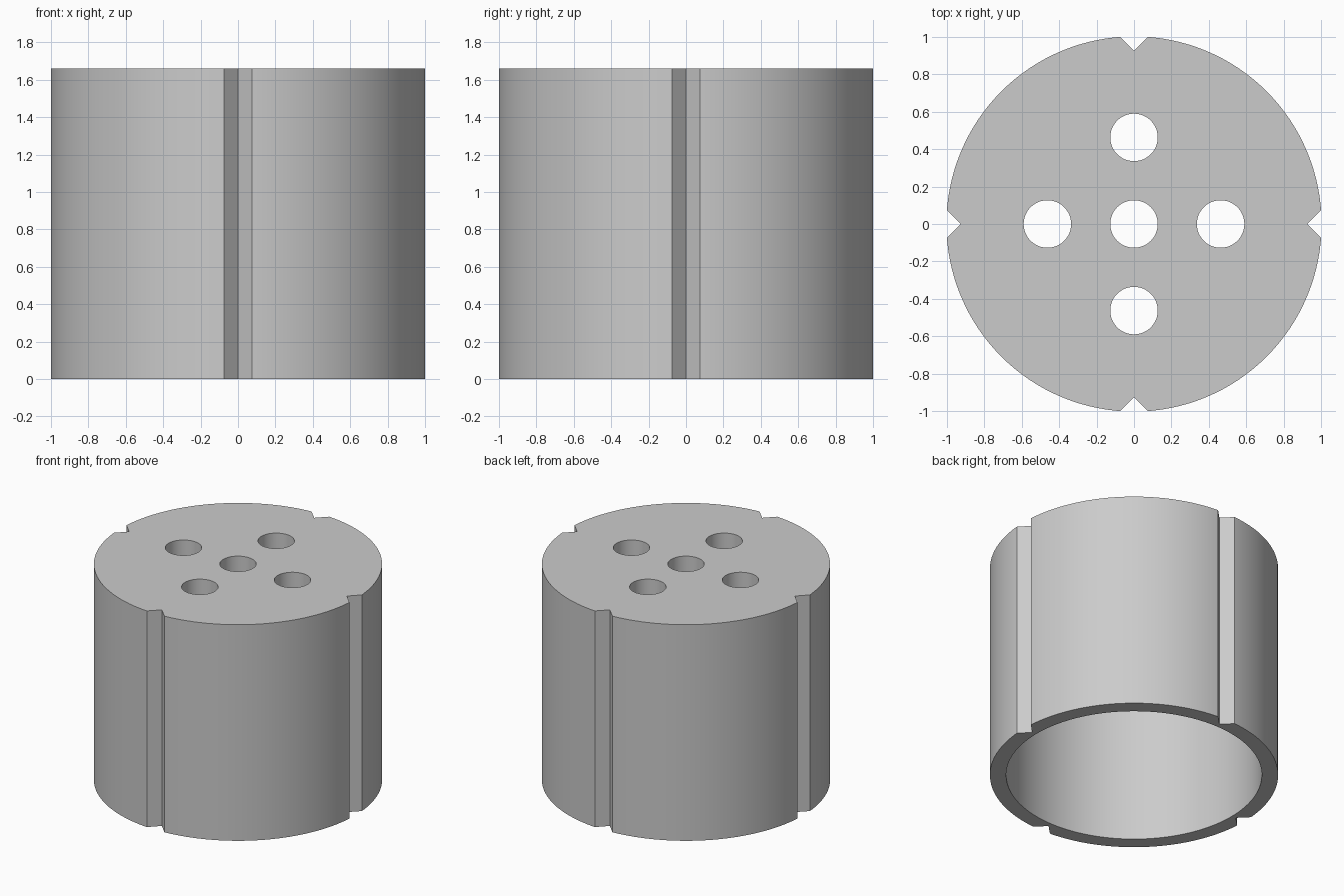
import bpy
import math

cube = bpy.data.objects.get("Cube")
if cube:
    bpy.data.objects.remove(cube, do_unlink=True)

HEIGHT = 1.66
OUTER = 1.003
INNER = 0.89
TOP_THICKNESS = 0.2
HOLE_RADIUS, HOLE_OFFSET = 0.127, 0.463
NOTCH_TIP, NOTCH_SIZE = 0.925, 0.15

grey = bpy.data.materials.new("plain grey")
grey.use_nodes = True
colour = (0.6, 0.6, 0.6, 1)
grey.diffuse_color = colour
grey.node_tree.nodes["Principled BSDF"].inputs["Base Color"].default_value = colour


def prism(name, sides, radius, bottom, top, x=0, y=0):
    bpy.ops.mesh.primitive_cylinder_add(
        vertices=sides, radius=radius, depth=top - bottom,
        location=(x, y, (bottom + top) / 2))
    obj = bpy.context.object
    obj.name = name
    obj.data.materials.append(grey)
    return obj


def cut(target, cutter):
    cutter.hide_render = True
    bpy.context.view_layer.objects.active = target
    mod = target.modifiers.new("cut", "BOOLEAN")
    mod.operation = "DIFFERENCE"
    mod.solver = "EXACT"
    mod.object = cutter
    bpy.ops.object.modifier_apply(modifier=mod.name)
    bpy.data.objects.remove(cutter, do_unlink=True)


# Closed-top cylinder, hollowed from below
body = prism("cylinder_body", 128, OUTER, 0, HEIGHT)
cut(body, prism("cavity_cutter", 128, INNER, -0.2, HEIGHT - TOP_THICKNESS))

# Central hole through the top
cut(body, prism("hole_cutter", 48, HOLE_RADIUS, HEIGHT - 0.5, HEIGHT + 0.2))

# Four outer holes and four V grooves down the sides
for i in range(4):
    a = i * math.pi / 2
    c, s = round(math.cos(a)), round(math.sin(a))
    cut(body, prism("hole_cutter", 48, HOLE_RADIUS, HEIGHT - 0.5, HEIGHT + 0.2,
                    HOLE_OFFSET * c, HOLE_OFFSET * s))
    r = NOTCH_TIP + NOTCH_SIZE
    cut(body, prism("groove_cutter", 4, NOTCH_SIZE, -0.2, HEIGHT + 0.2, r * c, r * s))

# Smooth walls with crisp rims
bpy.ops.object.select_all(action="DESELECT")
body.select_set(True)
bpy.context.view_layer.objects.active = body
bpy.ops.object.shade_smooth_by_angle(angle=math.radians(30))
